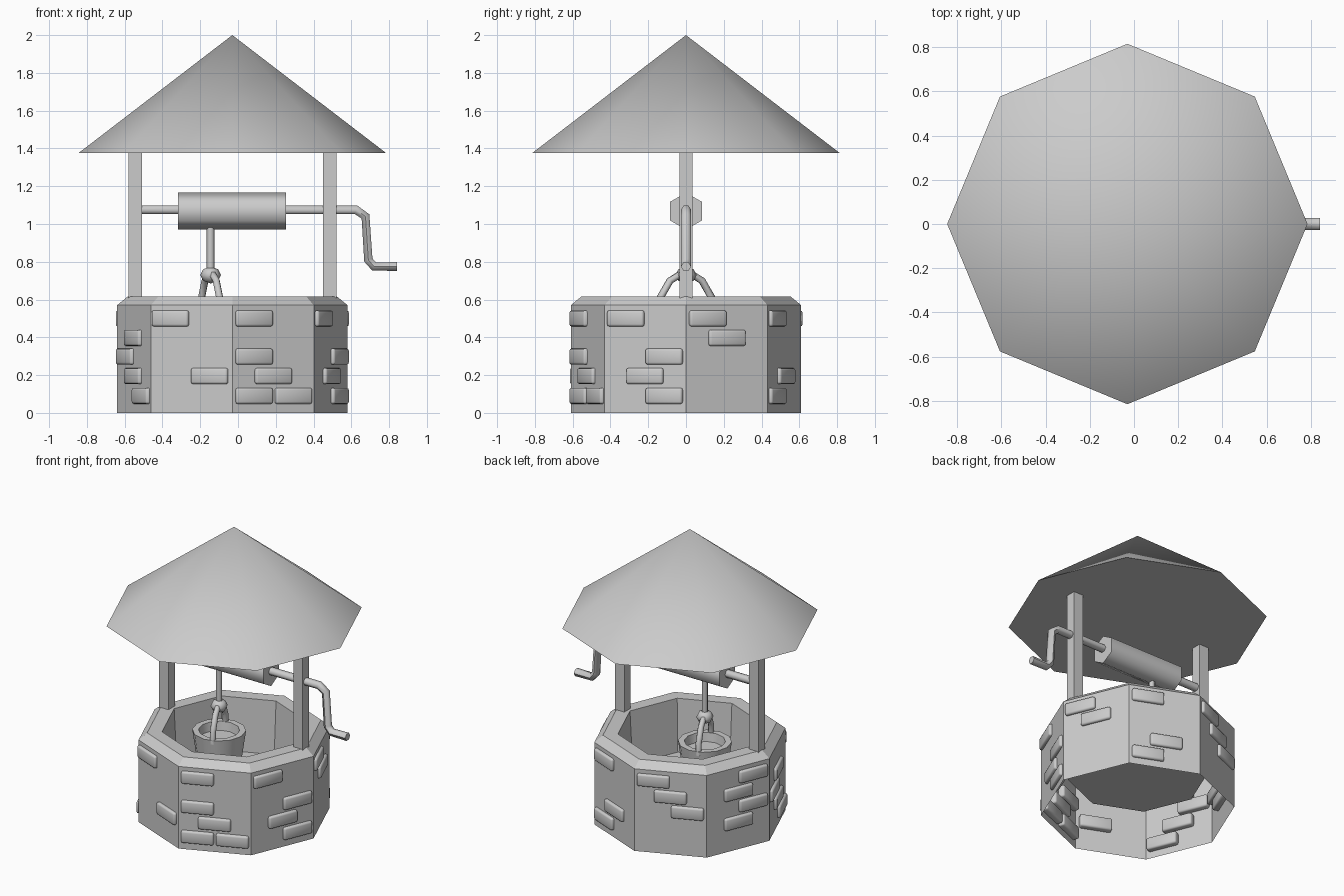
import bpy, bmesh, math
from math import radians, cos, sin, pi
from mathutils import Vector

if "Cube" in bpy.data.objects:
    bpy.data.objects.remove(bpy.data.objects["Cube"])

CX = -0.03  # axis of the well


def activate(ob):
    bpy.ops.object.select_all(action='DESELECT')
    ob.select_set(True)
    bpy.context.view_layer.objects.active = ob


def smooth(ob, angle):
    activate(ob)
    bpy.ops.object.shade_smooth_by_angle(angle=radians(angle))


def from_bmesh(name, bm, loc=(0, 0, 0)):
    me = bpy.data.meshes.new(name)
    bm.to_mesh(me)
    bm.free()
    ob = bpy.data.objects.new(name, me)
    ob.location = loc
    bpy.context.collection.objects.link(ob)
    return ob


def lathe(name, profile, sides, loc, angle=None):
    """Spin an (r, z) profile around z, first corner on +x."""
    bm = bmesh.new()
    vs = [bm.verts.new((r, 0, z)) for r, z in profile]
    es = [bm.edges.new(p) for p in zip(vs, vs[1:])]
    bmesh.ops.spin(bm, geom=vs + es, cent=(0, 0, 0), axis=(0, 0, 1),
                   angle=2 * pi, steps=sides)
    bmesh.ops.remove_doubles(bm, verts=bm.verts[:], dist=1e-4)
    bmesh.ops.recalc_face_normals(bm, faces=bm.faces[:])
    ob = from_bmesh(name, bm, loc)
    if angle:
        smooth(ob, angle)
    return ob


def box(name, loc, size, rot=0.0, bevel=0.0):
    bm = bmesh.new()
    bmesh.ops.create_cube(bm, size=1)
    bmesh.ops.scale(bm, vec=size, verts=bm.verts[:])
    if bevel:
        bmesh.ops.bevel(bm, geom=bm.edges[:], offset=bevel, segments=2,
                        profile=0.5, affect='EDGES')
    ob = from_bmesh(name, bm, loc)
    ob.rotation_euler.z = rot
    return ob


def tube(name, pts, radius, loc=(0, 0, 0)):
    cu = bpy.data.curves.new(name, 'CURVE')
    cu.dimensions = '3D'
    cu.bevel_depth = radius
    cu.bevel_resolution = 1
    cu.use_fill_caps = True
    sp = cu.splines.new('POLY')
    sp.points.add(len(pts) - 1)
    for p, co in zip(sp.points, pts):
        p.co = (*co, 1)
    ob = bpy.data.objects.new(name, cu)
    ob.location = loc
    bpy.context.collection.objects.link(ob)
    activate(ob)
    bpy.ops.object.convert(target='MESH')
    smooth(bpy.context.object, 62)
    return bpy.context.object


# Octagonal stone wall: open underneath, with a raised inner floor
lathe("well_wall", [(0.61, 0), (0.61, 0.57), (0.555, 0.615), (0.46, 0.615),
                    (0.44, 0.25), (0, 0.25)], 8, (CX, 0, 0))

# Raised bricks: face normal angle -> (row, offset along the face)
ROWS = [0.09, 0.195, 0.298, 0.397, 0.50]
BRICKS = {
    22.5: [(4, -.11), (3, 0)],
    67.5: [(4, -.11), (1, .01), (0, -.11)],
    112.5: [(4, -.11), (3, 0), (2, .11)],
    157.5: [(4, .11), (3, 0), (2, .11), (1, 0)],
    202.5: [(3, 0), (2, -.11), (1, 0), (0, .11)],
    247.5: [(4, -.12), (1, .105)],
    292.5: [(4, -.11), (2, -.11), (1, 0), (0, -.11), (0, .115)],
    337.5: [(4, -.11), (2, .11), (1, 0), (0, .11)],
}
APOTHEM = 0.61 * cos(pi / 8)
for deg, items in BRICKS.items():
    a = radians(deg)
    normal, along = Vector((cos(a), sin(a), 0)), Vector((-sin(a), cos(a), 0))
    for row, u in items:
        pos = Vector((CX, 0, ROWS[row])) + normal * (APOTHEM - 0.01) + along * u
        smooth(box("brick", pos, (0.06, 0.21, 0.085), a, 0.012), 50)

# Roof posts
for side, name in ((-1, "left_post"), (1, "right_post")):
    box(name, (CX + side * 0.515, 0, 0.99), (0.072, 0.07, 0.78))

# Eight-sided closed cone roof
lathe("roof", [(0, 1.375), (0.815, 1.375), (0, 2.0)], 8, (CX, 0, 0), 30)

# Hexagonal winding drum
drum = lathe("drum", [(0, -0.286), (0.098, -0.286), (0.098, 0.286), (0, 0.286)],
             6, (-0.032, 0, 1.068), 62)
drum.rotation_euler.y = pi / 2

# Axle bent into the crank
tube("crank_axle", [(-0.54, 0, 1.075), (0.625, 0, 1.075), (0.675, 0, 1.04),
                    (0.69, 0, 0.81), (0.72, 0, 0.775), (0.842, 0, 0.775)], 0.027)

# Rope, knot, bucket handle and bucket
BX = -0.145
tube("rope", [(BX, 0, 0.72), (BX, 0, 1.0)], 0.021)
lathe("rope_knot", [(0, 0.685), (0.04, 0.70), (0.055, 0.73), (0.04, 0.76),
                    (0, 0.775)], 8, (BX, 0, 0), 50)
half = [(0.148, 0.53), (0.145, 0.61), (0.09, 0.70), (0.03, 0.735)]
arc = half + [(-t, z) for t, z in reversed(half)]
tube("bucket_handle", [(0.33 * t, -0.94 * t, z) for t, z in arc], 0.02, (BX, 0, 0))
lathe("bucket", [(0, 0.28), (0.13, 0.28), (0.17, 0.56), (0.13, 0.56),
                 (0.122, 0.50), (0, 0.50)], 12, (BX, 0, 0), 35)
